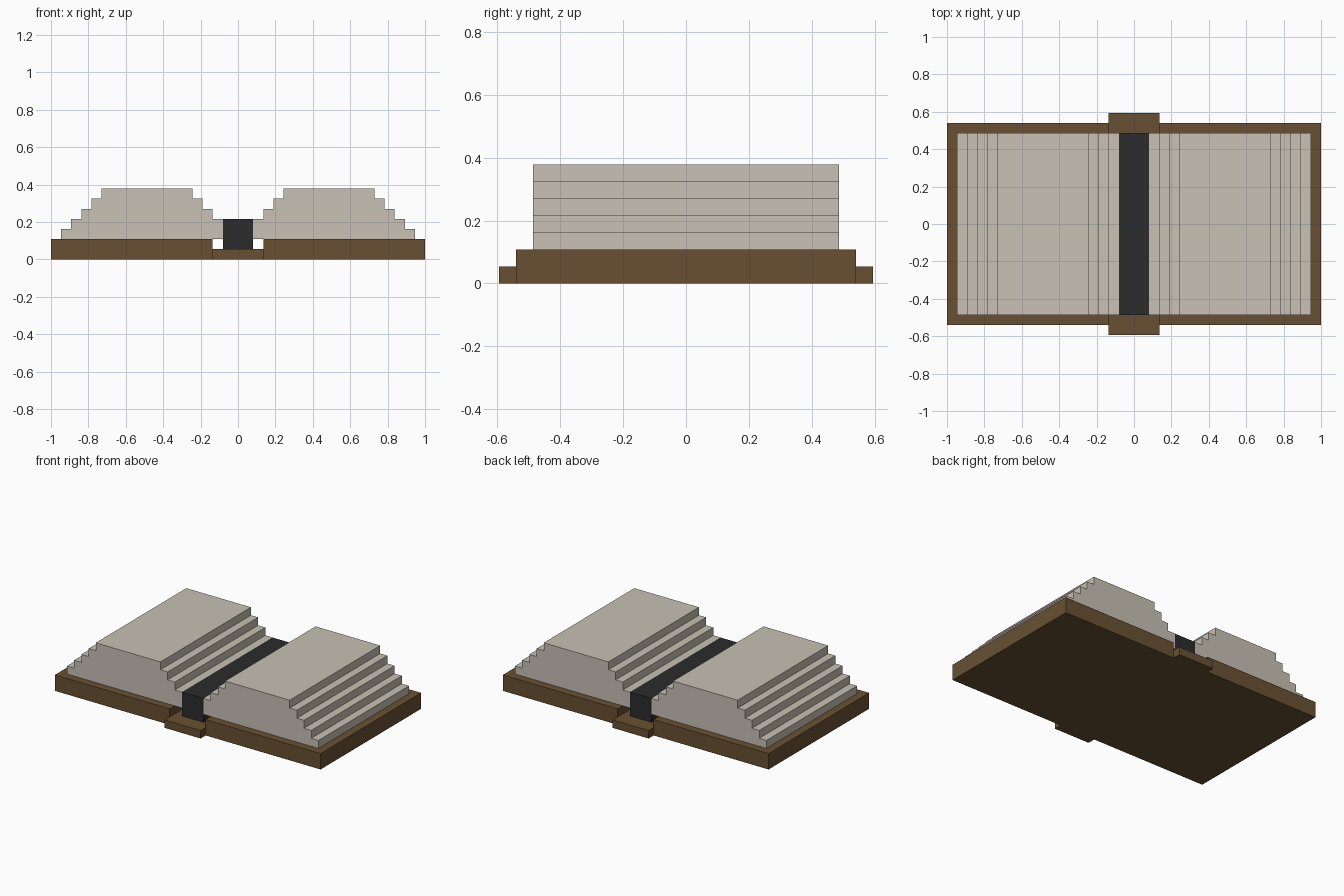
import bpy, bmesh

if "Cube" in bpy.data.objects:
    bpy.data.objects.remove(bpy.data.objects["Cube"])

U = 2 / 37  # one voxel; the open book is 37 voxels wide


def material(name, rgb):
    m = bpy.data.materials.new(name)
    m.diffuse_color = (*rgb, 1)
    m.use_nodes = True
    m.node_tree.nodes["Principled BSDF"].inputs["Base Color"].default_value = m.diffuse_color
    return m


LEATHER = material("brown leather", (0.138, 0.081, 0.033))
PAPER = material("cream paper", (0.578, 0.533, 0.462))
BINDING = material("dark binding", (0.025, 0.025, 0.026))


def extrude_profile(name, profile, half_depth, mat):
    """Extrude an x/z outline (in voxels) along y from -half_depth to +half_depth."""
    bm = bmesh.new()
    face = bm.faces.new([bm.verts.new((x * U, -half_depth * U, z * U)) for x, z in profile])
    ext = bmesh.ops.extrude_face_region(bm, geom=[face])
    verts = [g for g in ext["geom"] if isinstance(g, bmesh.types.BMVert)]
    bmesh.ops.translate(bm, verts=verts, vec=(0, 2 * half_depth * U, 0))
    bmesh.ops.recalc_face_normals(bm, faces=bm.faces)
    mesh = bpy.data.meshes.new(name)
    bm.to_mesh(mesh)
    bm.free()
    mesh.materials.append(mat)
    ob = bpy.data.objects.new(name, mesh)
    bpy.context.collection.objects.link(ob)
    return ob


def rect(x0, x1, z0, z1):
    return [(x0, z0), (x1, z0), (x1, z1), (x0, z1)]


# Stepped page block: outer side has five steps, inner side three
pages = [(1.5, 2), (17.5, 2)]
for i in range(5):
    pages.append((17.5 - i, 3 + i))
    if i < 4:
        pages.append((16.5 - i, 3 + i))
pages += [(4.5, 7), (4.5, 6), (3.5, 6), (3.5, 5), (2.5, 5), (2.5, 4), (1.5, 4)]

# Covers and pages on both sides
for side, s in (("left", -1), ("right", 1)):
    extrude_profile(side + "_cover", [(s * x, z) for x, z in rect(2.5, 18.5, 0, 2)], 10, LEATHER)
    extrude_profile(side + "_pages", [(s * x, z) for x, z in pages], 9, PAPER)

# Spine plate and the dark binding strip in the gutter
extrude_profile("spine", rect(-2.5, 2.5, 0, 1), 11, LEATHER)
extrude_profile("binding_strip", rect(-1.5, 1.5, 1, 4), 9, BINDING)
